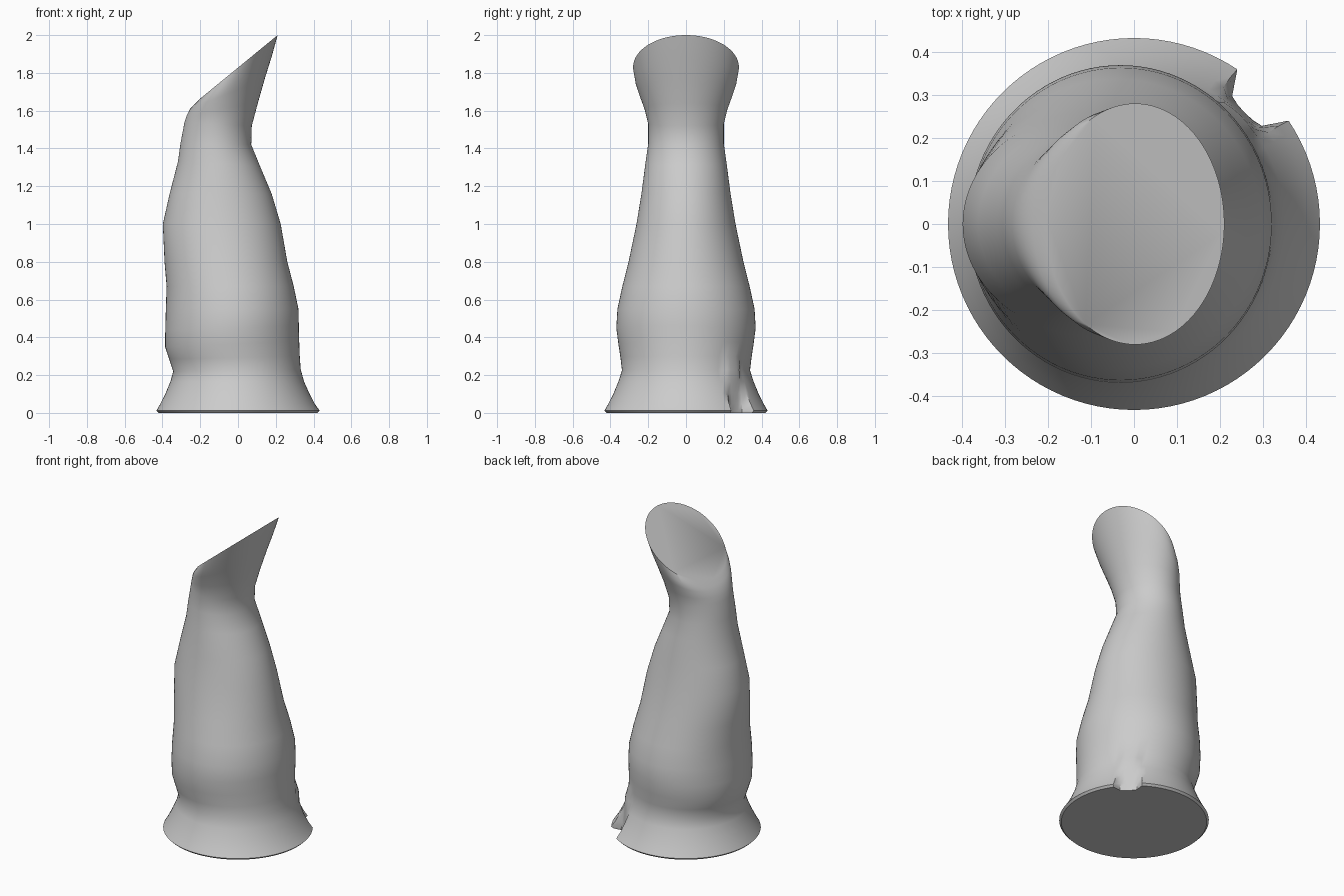
import bpy, bmesh, math

SEG = 96
# Sections: left x, left z, right x, right z, half depth in y
sections = [
    (-0.42, 0.0, 0.42, 0.0, 0.42),
    (-0.432, 0.012, 0.432, 0.012, 0.432),
    (-0.41, 0.05, 0.405, 0.05, 0.41),
    (-0.383, 0.105, 0.377, 0.105, 0.383),
    (-0.358, 0.165, 0.35, 0.165, 0.358),
    (-0.343, 0.22, 0.332, 0.23, 0.339),
    (-0.365, 0.285, 0.327, 0.30, 0.347),
    (-0.386, 0.35, 0.324, 0.38, 0.358),
    (-0.385, 0.44, 0.322, 0.46, 0.369),
    (-0.382, 0.55, 0.32, 0.55, 0.363),
    (-0.378, 0.67, 0.295, 0.67, 0.337),
    (-0.389, 0.80, 0.261, 0.80, 0.304),
    (-0.398, 1.0, 0.226, 1.0, 0.262),
    (-0.362, 1.16, 0.178, 1.16, 0.236),
    (-0.318, 1.33, 0.115, 1.31, 0.215),
    (-0.304, 1.43, 0.07, 1.42, 0.2),
    (-0.283, 1.54, 0.073, 1.52, 0.2),
    (-0.271, 1.575, 0.105, 1.64, 0.219),
    (-0.253, 1.61, 0.142, 1.77, 0.248),
    (-0.235, 1.63, 0.178, 1.885, 0.268),
    (-0.205, 1.66, 0.21, 2.0, 0.28),
]
# Cable notch: radius limit by height, weight by distance from the 45 degree line
NOTCH = {0: 1.0, 1: 0.97, 2: 0.85}


def ring(bm, xl, zl, xr, zr, ry):
    verts = []
    for i in range(SEG):
        a = 2 * math.pi * i / SEG
        c = math.cos(a)
        x = (xl + xr) / 2 + (xr - xl) / 2 * c
        y = ry * math.sin(a)
        z = (zl + zr) / 2 + (zr - zl) / 2 * c
        w = NOTCH.get(abs(i - SEG // 8), 0)
        if w and z < 0.26:
            r = math.hypot(x, y)
            k = 1 + w * ((0.365 - 0.05 * z) / r - 1)
            x, y = x * k, y * k
        verts.append(bm.verts.new((x, y, z)))
    return verts


# Body: lofted sections from flared foot to slanted top
bm = bmesh.new()
rings = [ring(bm, *s) for s in sections]
for lo, hi in zip(rings, rings[1:]):
    for i in range(SEG):
        j = (i + 1) % SEG
        bm.faces.new((lo[i], lo[j], hi[j], hi[i]))
bm.faces.new(rings[0][::-1])
bm.faces.new(rings[-1])
mesh = bpy.data.meshes.new("lamp_body")
bm.to_mesh(mesh)
bm.free()
body = bpy.data.objects.new("lamp_body", mesh)
bpy.context.collection.objects.link(body)
bpy.context.view_layer.objects.active = body
body.select_set(True)
bpy.ops.object.shade_smooth_by_angle(angle=math.radians(40))
